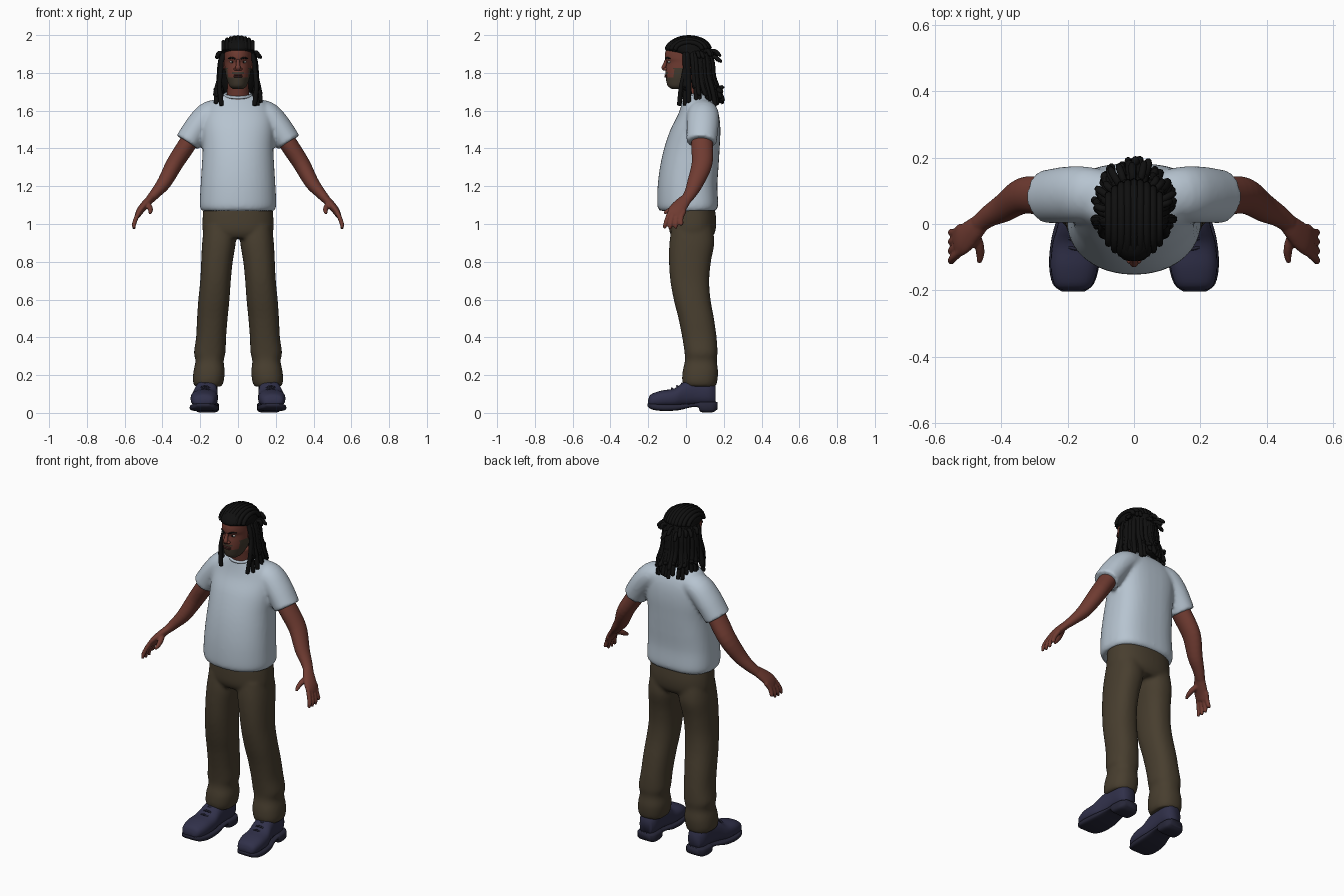
import bpy, bmesh, math, random
from mathutils import Vector, Matrix

random.seed(4)
if "Cube" in bpy.data.objects:
    bpy.data.objects.remove(bpy.data.objects["Cube"])
X, Y, Z = Vector((1, 0, 0)), Vector((0, 1, 0)), Vector((0, 0, 1))


def material(name, *rgb):
    m = bpy.data.materials.new(name)
    m.use_nodes = True
    m.diffuse_color = (*rgb, 1)
    m.node_tree.nodes["Principled BSDF"].inputs["Base Color"].default_value = (*rgb, 1)
    return m


skin = material("brown skin", .16, .044, .031)
cloth = material("pale blue cotton", .47, .55, .63)
khaki = material("olive brown cloth", .064, .048, .028)
navy = material("navy leather", .03, .03, .068)
rubber = material("dark navy rubber", .02, .02, .04)
black = material("black hair", .005, .005, .005)
stubble = material("beard shadow", .055, .042, .028)
lip = material("dark lips", .075, .025, .022)
white = material("eye white", .5, .48, .45)


def spline(rings, steps):
    """Catmull-Rom through ring tuples."""
    out = []
    for i in range(len(rings) - 1):
        a, b, c, d = (rings[max(0, min(len(rings) - 1, i + k))] for k in (-1, 0, 1, 2))
        for s in range(steps):
            t = s / steps
            out.append([q + .5 * t * (r - p + t * (2*p - 5*q + 4*r - w + t * (3*(q - r) + w - p)))
                        for p, q, r, w in zip(a, b, c, d)])
    return out + [list(rings[-1])]


def loft(bm, rings, u=None, v=None, n=24, steps=4, power=2, back=None, ref=None):
    """Skin (x, y, z, ra, rb) rings; without u and v they follow the path."""
    rings = spline(rings, steps)
    mid = [Vector(r[:3]) for r in rings]
    if ref is None:
        ref = X if abs((mid[-1] - mid[0]).normalized().y) > .8 else Y
    loops = []
    for i, r in enumerate(rings):
        a, b = u, v
        if u is None:
            t = (mid[min(i + 1, len(mid) - 1)] - mid[max(i - 1, 0)]).normalized()
            a = (ref - t * ref.dot(t)).normalized()
            b = t.cross(a)
        loop = []
        for k in range(n):
            c, s = math.cos(math.tau * k / n), math.sin(math.tau * k / n)
            e = 2 / (back if back and s > 0 else power)
            p = a * max(r[3], .001) * math.copysign(abs(c) ** e, c)
            q = b * max(r[4], .001) * math.copysign(abs(s) ** e, s)
            loop.append(bm.verts.new(mid[i] + p + q))
        loops.append(loop)
    for lo, hi in zip(loops, loops[1:]):
        for k in range(n):
            bm.faces.new((lo[k], lo[(k + 1) % n], hi[(k + 1) % n], hi[k]))
    bm.faces.new(loops[0][::-1])
    bm.faces.new(loops[-1])


def stack(bm, rows, **kw):
    """Horizontal sections given as (z, front, back, half width)."""
    loft(bm, [(0, (f + b) / 2, z, w, (b - f) / 2) for z, f, b, w in rows], X, Y, **kw)


def ball(bm, loc, size):
    bmesh.ops.create_uvsphere(bm, u_segments=16, v_segments=10, radius=1,
                              matrix=Matrix.Translation(loc) @ Matrix.Diagonal((*size, 1)))


def finish(bm, name, *mats, voxel=0, mirror=False):
    bmesh.ops.recalc_face_normals(bm, faces=bm.faces[:])
    for f in bm.faces:
        f.smooth = True
    mesh = bpy.data.meshes.new(name)
    bm.to_mesh(mesh)
    bm.free()
    ob = bpy.data.objects.new(name, mesh)
    bpy.context.collection.objects.link(ob)
    for m in mats:
        mesh.materials.append(m)
    if voxel:
        r = ob.modifiers.new("Fuse", 'REMESH')
        r.mode, r.voxel_size, r.use_smooth_shade = 'VOXEL', voxel, True
        s = ob.modifiers.new("Soften", 'SMOOTH')
        s.factor, s.iterations = .5, 5
    if mirror:
        ob.modifiers.new("Mirror", 'MIRROR').use_mirror_merge = False
    return ob


# Shirt: body and two sleeves fused
bm = bmesh.new()
stack(bm, [(1.07, -.14, .158, .192), (1.1, -.152, .17, .202), (1.2, -.15, .166, .198),
           (1.3, -.138, .172, .192), (1.4, -.116, .178, .187), (1.5, -.082, .182, .19),
           (1.58, -.042, .174, .185), (1.64, -.022, .15, .15), (1.685, -.012, .105, .075)],
      power=2.1, back=2.8, n=40)
for side in (1, -1):
    loft(bm, [(.06 * side, .085, 1.6, .07, .06), (.145 * side, .09, 1.583, .083, .07),
              (.205 * side, .088, 1.525, .085, .07), (.268 * side, .082, 1.432, .08, .068)])
finish(bm, "shirt", cloth, voxel=.01)

# Ribbed collar
bm = bmesh.new()
path = []
for k in range(25):
    a = math.tau * k / 24
    path.append((.07 * math.cos(a), .04 + .062 * math.sin(a), 1.683 + .014 * math.sin(a), .008, .008))
loft(bm, path, ref=Z, n=8, steps=1)
finish(bm, "collar", cloth)

# Trousers: seat and two legs fused
bm = bmesh.new()
stack(bm, [(1.1, -.085, .15, .182), (1.02, -.09, .16, .188), (.96, -.088, .155, .186),
           (.925, -.07, .135, .16)], power=2.3, n=40)
leg = [(.99, .01, .18, -.075, .14), (.9, .012, .19, -.088, .15), (.8, .028, .195, -.09, .132),
       (.7, .038, .2, -.083, .123), (.6, .045, .21, -.065, .13), (.5, .055, .217, -.04, .148),
       (.4, .063, .222, -.02, .162), (.32, .066, .233, -.008, .167), (.275, .076, .225, -.006, .163),
       (.22, .07, .236, -.018, .17), (.17, .075, .239, -.02, .166), (.14, .085, .23, -.01, .158)]
for side in (1, -1):
    loft(bm, [(side * (i + o) / 2, (f + b) / 2, z, (o - i) / 2, (b - f) / 2)
              for z, i, o, f, b in leg], X, Y, power=2.3, n=32)
finish(bm, "trousers", khaki, voxel=.01)


# Shoes: cross-sections along y as (y, centre x, bottom, top, half width)
def shoe_part(name, rows, mat, power):
    bm = bmesh.new()
    loft(bm, [(c, y, (b + t) / 2, w, (t - b) / 2) for y, c, b, t, w in rows], X, Z, power=power)
    return finish(bm, name, mat, mirror=True)


shoe_part("shoe_upper", [(-.2, .183, .045, .07, .03), (-.185, .183, .032, .098, .056),
                         (-.13, .18, .03, .118, .071), (-.06, .176, .03, .13, .07),
                         (-.01, .17, .035, .165, .062), (.05, .165, .04, .185, .056),
                         (.12, .162, .04, .18, .054), (.155, .16, .045, .15, .038)], navy, 2.5)
shoe_part("shoe_sole", [(-.203, .183, .035, .05, .035), (-.18, .183, .018, .05, .062),
                        (-.12, .18, .01, .046, .076), (-.04, .175, .014, .046, .073),
                        (.03, .168, .03, .05, .06), (.065, .166, .028, .055, .058),
                        (.08, .165, .004, .06, .062), (.14, .162, .003, .06, .06),
                        (.167, .16, .02, .058, .04)], rubber, 4)
bm = bmesh.new()
for k in range(3):
    y, z = -.075 + .027 * k, .126 + .013 * k
    loft(bm, [(.138, y + .01, z - .01, .005, .005), (.174, y, z + .004, .005, .005),
              (.208, y + .01, z - .01, .005, .005)], n=6)
finish(bm, "shoe_laces", rubber, mirror=True)

# Arm, palm, fingers and thumb
bm = bmesh.new()
loft(bm, [(.2, .085, 1.53, .055, .05), (.27, .085, 1.42, .058, .048), (.335, .085, 1.32, .055, .045),
          (.39, .05, 1.22, .044, .038), (.435, .025, 1.165, .034, .029), (.468, 0, 1.128, .029, .023)])
loft(bm, [(.455, .01, 1.142, .028, .021), (.485, -.02, 1.11, .038, .022),
          (.515, -.047, 1.075, .045, .02), (.532, -.06, 1.045, .042, .015)])
for k in range(4):
    y = -.093 + .024 * k
    tip = .972 + (.004, 0, .003, .02)[k]
    loft(bm, [(.52, y + .012, 1.07, .013, .013), (.538, y - .004, 1.035, .0125, .0125),
              (.55, y - .016 + .004 * k, 1.0, .0115, .0115),
              (.55, y - .022 + .006 * k, tip, .008, .008)], n=12)
loft(bm, [(.485, -.02, 1.11, .018, .016), (.468, -.06, 1.09, .0155, .0155),
          (.463, -.09, 1.072, .013, .013), (.467, -.117, 1.056, .008, .008)], n=12)
finish(bm, "arm", skin, voxel=.005, mirror=True)

# Head, with the beard shadow chosen by position
bm = bmesh.new()
stack(bm, [(1.715, -.075, -.02, .028), (1.73, -.096, .02, .045), (1.76, -.105, .06, .057),
           (1.79, -.108, .085, .065), (1.82, -.107, .1, .069), (1.855, -.103, .11, .072),
           (1.88, -.112, .115, .073), (1.92, -.106, .115, .072), (1.96, -.08, .09, .06),
           (1.985, -.03, .05, .03)], n=64, steps=6)
for f in bm.faces:
    p = f.calc_center_median()
    jaw = p.z < 1.776 or (p.z < 1.825 and p.y > -.065)
    moustache = abs(p.x) < .032 and 1.793 < p.z < 1.803
    f.material_index = int(p.y < .02 and (jaw or moustache))
finish(bm, "head", skin, stubble)

bm = bmesh.new()
stack(bm, [(1.6, -.005, .12, .07), (1.67, -.02, .1, .06), (1.75, -.035, .08, .056)])
finish(bm, "neck", skin)

# Nose and ears
bm = bmesh.new()
loft(bm, [(0, -.103, 1.872, .009, .008), (0, -.11, 1.85, .01, .01), (0, -.118, 1.828, .013, .012),
          (0, -.112, 1.812, .012, .008)], X, Y, n=16)
for side in (1, -1):
    ball(bm, (side * .013, -.108, 1.82), (.01, .012, .008))
    ball(bm, (side * .074, .005, 1.845), (.009, .018, .03))
finish(bm, "nose_and_ears", skin)

# Eyes, brows and lips
bm = bmesh.new()
ball(bm, (.03, -.087, 1.858), (.014, .01, .007))
finish(bm, "eyes", white, mirror=True)
bm = bmesh.new()
ball(bm, (.03, -.094, 1.858), (.0055, .0045, .006))
finish(bm, "irises", black, mirror=True)
bm = bmesh.new()
loft(bm, [(.013, -.109, 1.874, .003, .004), (.032, -.102, 1.88, .004, .005),
          (.05, -.083, 1.876, .003, .003)], n=8)
finish(bm, "eyebrows", black, mirror=True)
bm = bmesh.new()
for z, h in ((1.788, .005), (1.78, .006)):
    ball(bm, (0, -.102, z), (.025, .013, h))
finish(bm, "lips", lip)

# Hair mass under the locks
bm = bmesh.new()
stack(bm, [(1.69, .06, .15, .07), (1.74, .04, .14, .085), (1.8, .02, .138, .09),
           (1.86, -.015, .137, .09), (1.895, -.05, .137, .088), (1.92, -.108, .133, .086),
           (1.945, -.106, .125, .083), (1.97, -.08, .1, .066), (1.988, -.03, .05, .03)], n=32)
finish(bm, "hair_cap", black)

# Rows swept back over the crown
bm = bmesh.new()
for k in range(9):
    x = -.076 + .019 * k
    f = math.sqrt(1 - (x / .1) ** 2)
    path = []
    for j in range(8):
        t = math.radians(4 + 24 * j)
        path.append((x, .015 - .113 * math.cos(t) * f, 1.917 + .071 * math.sin(t) * f, .012, .012))
    loft(bm, path, n=8, steps=2)
finish(bm, "crown_locks", black)


def lock(bm, a, points, r):
    """Lock leaving the head at angle a through (x radius, y offset, y radius, z)."""
    c, s = math.cos(a), math.sin(a)
    path = [(w * c, o + d * s, z, r, r) for w, o, d, z in points]
    path.append((*path[-1][:2], path[-1][2] - .006, r * .5, r * .5))
    loft(bm, path, ref=Vector((-s, c, 0)), n=8, steps=3)


# Hanging locks in two layers, plus short ones sticking out of the tie
bm = bmesh.new()
for layer in (0, 1):
    for k in range(21):
        a = math.radians(-22 + 11.2 * k + random.uniform(-4, 4))
        end = random.uniform(1.63, 1.68) + .05 * layer
        flare = random.uniform(-.008, .008)
        lock(bm, a, [(.075, .03, .09, 1.91), (.093, .035, .105, 1.86), (.1, .04, .108, 1.78),
                     (.108 + flare, .045, .125, 1.72), (.115 + flare, .05, .138 + flare, end)],
             random.uniform(.0105, .0135))
for k in range(11):
    a = math.radians(5 + 17 * k + random.uniform(-5, 5))
    z, out = random.uniform(1.87, 1.91), random.uniform(-.015, .015)
    lock(bm, a, [(.07, .04, .08, z), (.1, .045, .105, z + .012),
                 (.122 + out, .05, .125 + out, z - .012)], .0105)
for side in (0, 1):
    for y, end in ((-.035, 1.635), (-.02, 1.68)):
        lock(bm, math.pi * side, [(.078, .005, 0, 1.9), (.09, -.005, 0, 1.82),
                                  (.098, y + .01, 0, 1.73), (.088, y, 0, end)], .012)
finish(bm, "hanging_locks", black)
